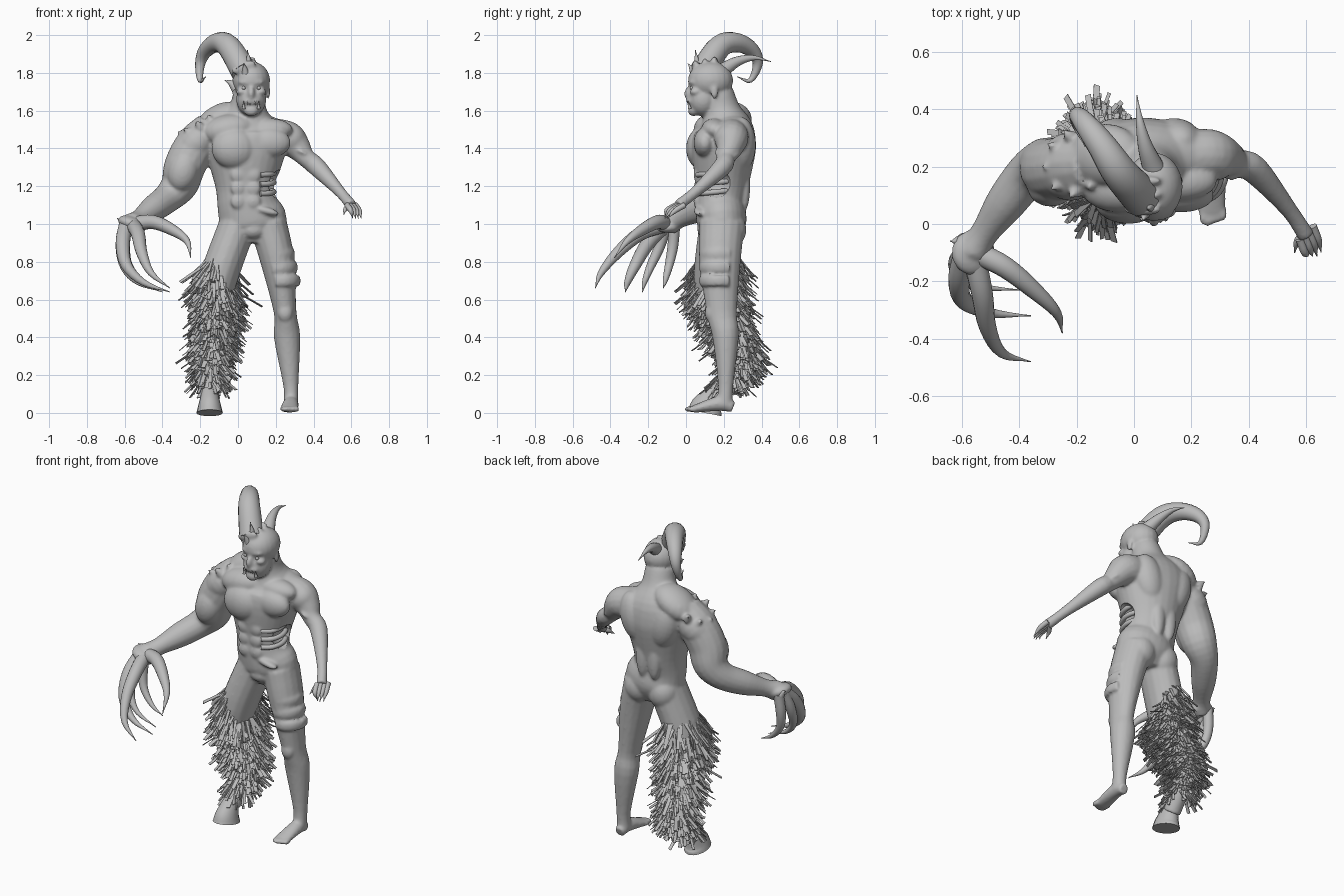
import bpy, bmesh, math, random
from mathutils import Vector, Matrix

random.seed(4)
if "Cube" in bpy.data.objects:
    bpy.data.objects.remove(bpy.data.objects["Cube"])

clay = bpy.data.materials.new("clay_grey")
clay.use_nodes = True
clay.diffuse_color = (.5, .5, .5, 1)
clay.node_tree.nodes["Principled BSDF"].inputs["Base Color"].default_value = clay.diffuse_color


def finish(name, bm, smooth=True):
    """Turn a bmesh into a named object."""
    bmesh.ops.recalc_face_normals(bm, faces=bm.faces)
    mesh = bpy.data.meshes.new(name)
    bm.to_mesh(mesh)
    bm.free()
    obj = bpy.data.objects.new(name, mesh)
    bpy.context.collection.objects.link(obj)
    mesh.materials.append(clay)
    if smooth:
        shade(obj)
    return obj


def shade(obj):
    bpy.ops.object.select_all(action='DESELECT')
    obj.select_set(True)
    bpy.context.view_layer.objects.active = obj
    bpy.ops.object.shade_smooth_by_angle(angle=math.radians(50))


def spline(points, steps=4):
    """Smooth a path of (x, y, z, radius, depth radius) points."""
    pts = [Vector(p if len(p) == 5 else (*p, p[-1])) for p in points]
    pts = [pts[0] * 2 - pts[1]] + pts + [pts[-1] * 2 - pts[-2]]
    out = []
    for before, start, end, after in zip(pts, pts[1:], pts[2:], pts[3:]):
        leave, arrive = (end - before) / 2, (after - start) / 2
        for step in range(steps):
            t = step / steps
            ease = t * t * (3 - 2 * t)
            out.append(start.lerp(end, ease) + leave * t * (1 - t) ** 2 - arrive * t * t * (1 - t))
    return out + [pts[-2]]


def tube(bm, points, sides=16):
    """Loft elliptical rings along a smoothed path."""
    path = spline(points)
    spots = [p.to_3d() for p in path]
    across, rings = Vector((1, 0, 0)), []
    for i, (p, spot) in enumerate(zip(path, spots)):
        along = (spots[min(i + 1, len(spots) - 1)] - spots[max(i - 1, 0)]).normalized()
        across = (across - along * across.dot(along)).normalized()
        depth = along.cross(across)
        turns = [math.tau * k / sides for k in range(sides)]
        rings.append([bm.verts.new(spot + across * max(p[3], .002) * math.cos(turn)
                                   + depth * max(p[4], .002) * math.sin(turn)) for turn in turns])
    for lower, upper in zip(rings, rings[1:]):
        for k in range(sides):
            n = (k + 1) % sides
            bm.faces.new((lower[k], lower[n], upper[n], upper[k]))
    bm.faces.new(rings[0])
    bm.faces.new(rings[-1])


def horn(bm, radius, points, fullness=1):
    """Tube that tapers to a point; fullness keeps it thick for longer."""
    last = len(points) - 1
    tube(bm, [(*p, radius * (1 - (i / last) ** fullness)) for i, p in enumerate(points)])


def blob(bm, centre, size, tilt=0):
    """Ellipsoid, optionally tilted about the front axis."""
    matrix = (Matrix.Translation(centre) @ Matrix.Rotation(math.radians(tilt), 4, 'Y')
              @ Matrix.Diagonal((*size, 1)))
    bmesh.ops.create_uvsphere(bm, u_segments=20, v_segments=14, radius=1, matrix=matrix)


def spike(bm, base, lean, radius):
    base, lean = Vector(base), Vector(lean)
    horn(bm, radius, [base, base + lean * .5 + Vector((0, 0, radius / 4)), base + lean])


# Torso and neck
body = bmesh.new()
tube(body, [(.08, .19, .9, .1, .08), (.08, .19, 1, .18, .13), (.05, .18, 1.1, .16, .13),
            (.04, .19, 1.2, .16, .14), (.04, .2, 1.4, .22, .17), (.04, .21, 1.5, .23, .15),
            (.05, .19, 1.6, .11, .1), (.06, .17, 1.7, .08, .08)], sides=28)

# Chest: swollen right side, lean left side
blob(body, (-.02, .08, 1.4), (.12, .08, .11))
blob(body, (-.05, .13, 1.5), (.14, .09, .08), tilt=-10)
blob(body, (-.1, .24, 1.55), (.14, .11, .08), tilt=-30)
blob(body, (.16, .1, 1.43), (.12, .06, .08))
blob(body, (.16, .15, 1.5), (.13, .07, .06))
blob(body, (.17, .24, 1.52), (.14, .08, .05), tilt=20)

# Back, seat and stomach muscles, mirrored about the spine
for side in (-1, 1):
    blob(body, (.04 + side * .1, .29, 1.42), (.09, .08, .15), tilt=side * 15)
    blob(body, (.04 + side * .04, .31, 1.2), (.04, .03, .13))
    blob(body, (.07 + side * .08, .23, .97), (.09, .09, .1))
    for row in range(3):
        blob(body, (.04 + side * .04, .06, 1.12 + row * .07), (.04, .02, .04))
blob(body, (.08, .11, .97), (.07, .05, .05))
blob(body, (.15, .07, 1.07), (.07, .03, .02), tilt=15)

# Large arm
tube(body, [(-.14, .21, 1.5, .1), (-.22, .2, 1.42, .11), (-.28, .19, 1.31, .11),
            (-.31, .2, 1.21, .1), (-.37, .17, 1.14, .08), (-.45, .07, 1.08, .07),
            (-.52, -.03, 1.03, .05), (-.56, -.09, 1, .06)])
blob(body, (-.22, .2, 1.43), (.13, .12, .1), tilt=-45)
blob(body, (-.29, .13, 1.28), (.08, .07, .11), tilt=15)
blob(body, (-.56, -.1, 1), (.08, .08, .04), tilt=20)

# Slim arm with a torn sleeve of flesh
tube(body, [(.2, .24, 1.47, .09), (.27, .24, 1.45, .09), (.32, .23, 1.4, .07),
            (.36, .21, 1.35, .05), (.42, .19, 1.3, .05), (.54, .05, 1.17, .03),
            (.6, -.04, 1.1, .03)])
blob(body, (.28, .23, 1.45), (.08, .08, .08))
blob(body, (.34, .22, 1.38), (.06, .07, .02), tilt=30)

# Human leg and foot
tube(body, [(.16, .19, 1, .1, .12), (.21, .18, .8, .09, .11), (.25, .19, .53, .06, .08),
            (.26, .21, .4, .07, .07), (.28, .21, .14, .04, .04), (.28, .2, .04, .04, .05)])
tube(body, [(.28, .25, .03, .03), (.28, .18, .05, .04), (.27, .04, .02, .05, .02)])
for toe in range(5):
    blob(body, (.24 + toe * .018, .02 + abs(toe - 1) * .006, .02), (.012, .03, .016))
blob(body, (.25, .13, .53), (.04, .03, .05))

# Flesh rolls around the outer thigh
for roll in range(3):
    arc = [math.radians(angle) for angle in range(-110, 31, 35)]
    tube(body, [(.2 + roll * .015 + math.cos(a) * .09, .18 + math.sin(a) * .1,
                 .84 - roll * .07, .012, .03) for a in arc])

# Beast leg
beast_path = [(0, .19, 1, .1, .12), (-.1, .16, .72, .1, .12), (-.11, .18, .58, .08, .11),
              (-.13, .25, .42, .07, .09), (-.14, .29, .28, .05, .06), (-.15, .15, .08, .05, .05)]
tube(body, beast_path)

# Head: skull, jaw, brow, nose, chin, lip
head_x = .07
for y, z, size in ((.13, 1.76, (.1, .12, .1)), (.09, 1.66, (.08, .08, .09)),
                   (.04, 1.75, (.07, .03, .02)), (.02, 1.69, (.02, .03, .04)),
                   (.04, 1.6, (.04, .03, .03)), (.03, 1.65, (.05, .03, .02))):
    blob(body, (head_x, y, z), size)
for side in (-1, 1):
    blob(body, (head_x + side * .05, .05, 1.7), (.03, .03, .02))
    blob(body, (head_x + side * .09, .15, 1.7), (.01, .02, .04))
for ridge in range(3):
    blob(body, (.03, .05 + ridge * .05, 1.83 + ridge * .01), (.07, .02, .03), tilt=-20)

# Shoulder bumps, fused with the flesh
for bump in range(7):
    a = math.radians(60 + bump * 42)
    root = Vector((-.2 + math.cos(a) * .08, .21 + math.sin(a) * .09, 1.51 + math.cos(a) * .05))
    spike(body, root, Vector((math.cos(a) * .3 - .5, math.sin(a) * .6, .5)) * .06, .03)

# Fuse the body, then carve the open flank
figure = finish("body", body, smooth=False)
remesh = figure.modifiers.new("fuse", 'REMESH')
remesh.mode, remesh.voxel_size = 'VOXEL', .008
soften = figure.modifiers.new("soften", 'SMOOTH')
soften.factor, soften.iterations = .5, 8
hole = bmesh.new()
blob(hole, (.24, .15, 1.21), (.09, .1, .08))
cutter = finish("flank_cutter", hole)
cutter.hide_render = True
carve = figure.modifiers.new("carve", 'BOOLEAN')
carve.object, carve.operation, carve.solver = cutter, 'DIFFERENCE', 'EXACT'
bpy.context.view_layer.update()
baked = bpy.data.meshes.new_from_object(figure.evaluated_get(bpy.context.evaluated_depsgraph_get()))
figure.modifiers.clear()
figure.data = baked
bpy.data.objects.remove(cutter)
baked.materials.clear()
baked.materials.append(clay)
shade(figure)

# Exposed ribs
ribs = bmesh.new()
for rib in range(3):
    arc = [math.radians(angle) for angle in range(-80, 81, 40)]
    tube(ribs, [(.1 + math.cos(a) * .09, .16 + math.sin(a) * .1,
                 1.17 + rib * .05 + math.sin(a) * .01, .014) for a in arc])
finish("ribs", ribs)

# Horns and head spikes
horns = bmesh.new()
horn(horns, .07, [(.03, .09, 1.81), (-.05, .18, 1.94), (-.11, .27, 1.96), (-.17, .35, 1.92),
                  (-.2, .38, 1.85), (-.2, .34, 1.76), (-.17, .27, 1.78)], fullness=1.2)
horn(horns, .04, [(.07, .19, 1.81), (.04, .27, 1.86), (.02, .36, 1.88), (.01, .45, 1.86)])
spike(horns, (.06, .06, 1.83), (-.01, -.01, .09), .02)
spike(horns, (.04, .04, 1.8), (-.01, -.03, .05), .02)
spike(horns, (-.01, .12, 1.72), (-.06, 0, .04), .03)
finish("horns", horns)

# Eyes and teeth
face = bmesh.new()
for side in (-1, 1):
    blob(face, (head_x + side * .04, .03, 1.72), (.01, .01, .01))
    spike(face, (head_x + side * .04, .02, 1.61), (0, -.01, .04), .01)
for tooth in range(4):
    spike(face, (head_x - .02 + tooth * .014, .01, 1.65), (0, 0, -.02), .006)
finish("eyes_and_teeth", face)

# Long curved claws: thumb first, then four fingers
claws = bmesh.new()
for radius, points in (
        (.04, [(-.55, -.1, 1), (-.45, -.15, 1.01), (-.35, -.23, .97), (-.27, -.31, .91), (-.25, -.38, .82)]),
        (.04, [(-.56, -.1, 1), (-.53, -.24, .95), (-.51, -.36, .85), (-.46, -.45, .74), (-.36, -.48, .66)]),
        (.04, [(-.59, -.1, 1), (-.61, -.2, .9), (-.59, -.27, .78), (-.5, -.31, .69), (-.36, -.32, .64)]),
        (.03, [(-.6, -.1, 1), (-.62, -.14, .88), (-.6, -.19, .77), (-.53, -.22, .69), (-.4, -.23, .64)]),
        (.03, [(-.59, -.06, 1), (-.6, -.07, .88), (-.58, -.09, .78), (-.51, -.11, .7), (-.43, -.12, .66)])):
    horn(claws, radius, points, fullness=2)
for knuckle in range(4):
    spike(claws, (-.55 - knuckle * .02, -.12 + knuckle * .02, 1), (-.03, 0, .03), .02)
finish("claws", claws)

# Fingers of the slim hand
fingers = bmesh.new()
for finger in range(4):
    spread = (finger - 1.5) * .015
    horn(fingers, .015, [(.6 + spread, -.03 + spread, 1.1), (.62 + spread, -.08 + spread, 1.07),
                         (.63 + spread, -.12 + abs(spread), 1.03)], fullness=3)
horn(fingers, .015, [(.6, -.03, 1.1), (.57, -.06, 1.08), (.56, -.1, 1.05)], fullness=3)
finish("fingers", fingers)

# Hoof
hoof = bmesh.new()
tube(hoof, [(-.15, .1, 0, .07, .09), (-.15, .11, .04, .06, .08), (-.15, .15, .12, .04, .04)])
finish("hoof", hoof)

# Shaggy fur cards on the beast leg
fur = bmesh.new()
rows = [p for p in spline(beast_path, steps=16) if .17 < p.z < .87]
for card in range(1700):
    p, a = random.choice(rows), random.uniform(0, math.tau)
    out = Vector((math.cos(a), math.sin(a), 0))
    root = p.to_3d() + Vector((out.x * p[3], out.y * p[4], random.uniform(-.02, .02)))
    if root.z > .83 - .16 * max(0, out.x - out.y * .5):
        continue
    lean = out * random.uniform(.3, .8) + Vector((random.gauss(0, .2), random.gauss(0, .2), -.8))
    lean *= random.uniform(.07, .12) * min(1, .6 + p.z * 2)
    side = (lean.cross(out).normalized() + out * random.uniform(-.5, .5)) * random.uniform(.006, .011)
    tip = root + lean
    corners = (root - side, root + side, tip + side, tip - side)
    fur.faces.new([fur.verts.new(corner) for corner in corners])
coat = finish("leg_fur", fur, smooth=False)
coat.modifiers.new("thickness", 'SOLIDIFY').thickness = .004
